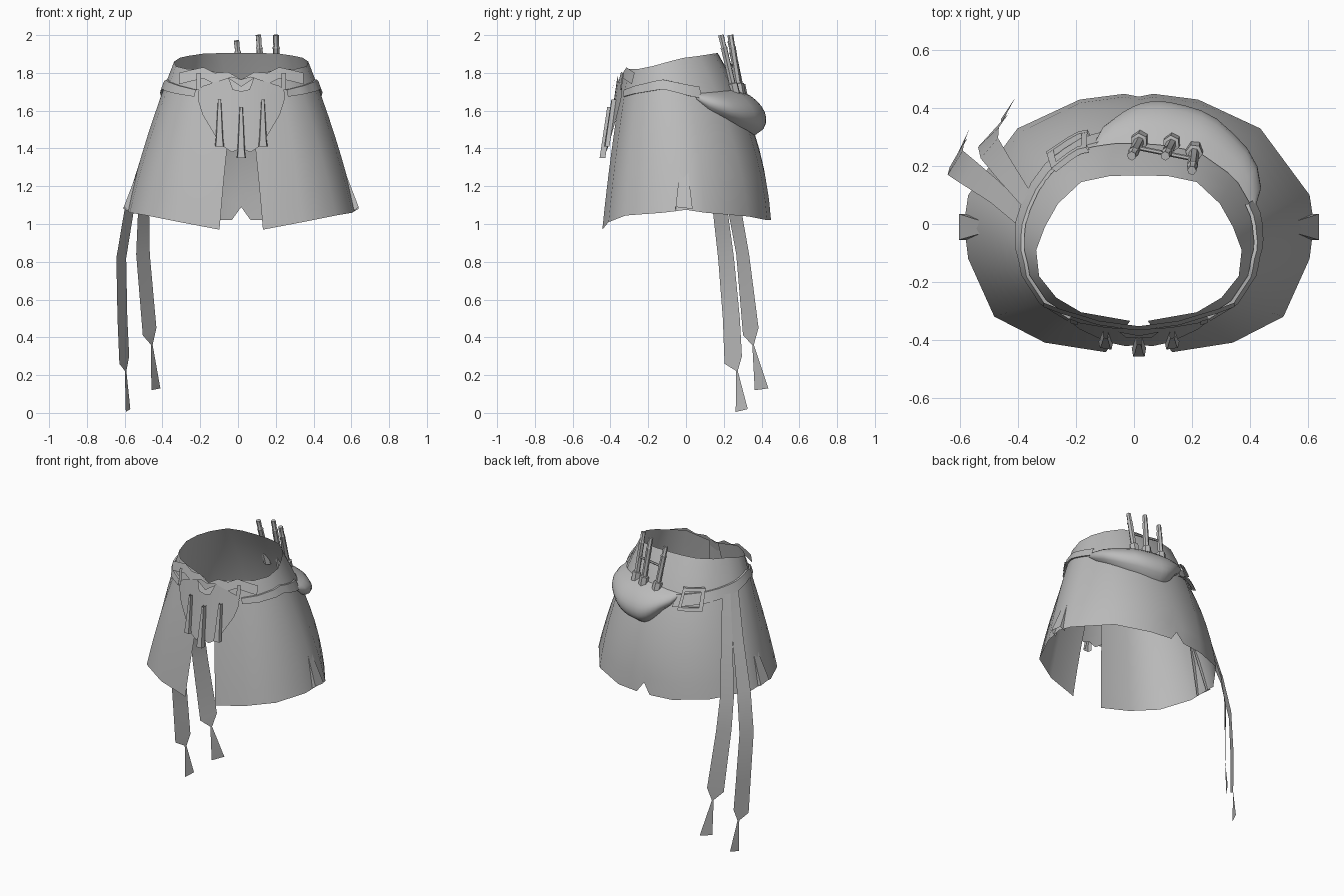
import bpy, bmesh, math
from mathutils import Vector

if "Cube" in bpy.data.objects:
    bpy.data.objects.remove(bpy.data.objects["Cube"])

CX = 0.017
grey = bpy.data.materials.new("cloth grey")
grey.diffuse_color = (0.5, 0.5, 0.5, 1)
grey.use_nodes = True
grey.node_tree.nodes["Principled BSDF"].inputs["Base Color"].default_value = grey.diffuse_color


def make(name, verts, faces, angle=40):
    me = bpy.data.meshes.new(name)
    me.from_pydata([tuple(v) for v in verts], [], faces)
    me.materials.append(grey)
    ob = bpy.data.objects.new(name, me)
    bpy.context.collection.objects.link(ob)
    bpy.ops.object.select_all(action='DESELECT')
    ob.select_set(True)
    bpy.context.view_layer.objects.active = ob
    bpy.ops.object.shade_smooth_by_angle(angle=math.radians(angle))
    return ob


def grid(name, rows, flip=False, angle=40):
    n = len(rows[0])
    faces = [(i*n+j, i*n+j+1, (i+1)*n+j+1, (i+1)*n+j)
             for i in range(len(rows)-1) for j in range(n-1)]
    if flip:
        faces = [f[::-1] for f in faces]
    return make(name, [p for r in rows for p in r], faces, angle)


# Half outline of waist and hem, from the front slit to the middle of the back
WAIST = [(.03, -.335, 1.78), (.2, -.305, 1.82), (.285, -.255, 1.82), (.345, -.18, 1.835),
         (.355, -.09, 1.86), (.325, -.01, 1.88), (.28, .07, 1.89), (.2, .145, 1.902),
         (.1, .166, 1.905), (0, .168, 1.905)]
HEM = [(.115, -.443, .97), (.325, -.41, 1.01), (.50, -.32, 1.045), (.59, -.12, 1.06),
       (.605, 0, 1.075), (.59, .1, 1.06), (.42, .33, 1.04), (.205, .43, 1.02),
       (.05, .45, 1.02), (0, .44, 1.09)]


def ring(pts, w):
    u = w if w <= 9 else 18 - w
    i = min(int(u), 8)
    p = Vector(pts[i]).lerp(Vector(pts[i+1]), u - i)
    p.x = CX + (p.x if w > 9 else -p.x)
    return p


def surf(w, t, off=0.0):
    """Point on the skirt: w runs around, t runs from waist to hem."""
    a, b = ring(WAIST, w), ring(HEM, w)
    f = t + (.25 + .55*max(0, b.y/.45)) * t * (1-t)
    p = a.lerp(b, f)
    p.z = a.z + (b.z - a.z)*t
    out = Vector((p.x - CX, p.y + .03, 0)).normalized()
    return p + out*off


def at_z(w, z, off=0.0):
    a, b = ring(WAIST, w), ring(HEM, w)
    return surf(w, (a.z - z)/(a.z - b.z), off)


# Skirt shell, open at the front slit
grid("skirt", [[surf(w, t/8) for w in range(19)] for t in range(9)])

# Flared pleats at both sides
for side, s in (("left", -1), ("right", 1)):
    V = [(CX+s*.475, -.012, 1.47), (CX+s*.622, -.055, 1.09), (CX+s*.622, .035, 1.08),
         (CX+s*.585, -.055, 1.06), (CX+s*.585, .035, 1.06)]
    make("pleat_" + side, V, [(0, 1, 2), (0, 3, 1), (0, 2, 4)], 20)


# Belt around both sides
def belt(name, w0, w1):
    rows = []
    for i in range(15):
        w = w0 + (w1 - w0)*i/14
        u = min(w, 18 - w)
        z = 1.69 + .02*(u-1) if u < 3.5 else 1.74 - .023*(u-3.5)
        h = .015 + .003*u
        rows.append([at_z(w, z+h, .004), at_z(w, z+h, .016),
                     at_z(w, z-h, .016), at_z(w, z-h, .004)])
    grid(name, rows, True)


belt("belt_left", 1.1, 7.6)
belt("belt_right", 12.6, 16.9)

# Buckle frame made of four bars
for k, (w0, w1, z0, z1) in enumerate([(6.35, 7.3, 1.715, 1.735), (6.35, 7.3, 1.60, 1.62),
                                      (6.35, 6.5, 1.60, 1.735), (7.15, 7.3, 1.60, 1.735)]):
    grid("buckle_bar_%d" % k,
         [[at_z(w0+(w1-w0)*i/4, z, o) for z, o in ((z1, .01), (z1, .03), (z0, .03), (z0, .01))]
          for i in range(5)], True)

# Rounded pouch hanging on the back
rows = []
for i in range(17):
    a = i/16
    w, e = 7.4 + 5.4*a, math.sin(math.pi*a)
    zt, zb = 1.69 + .02*e, 1.66 - .19*e**.8
    rows.append([at_z(w, zt + (zb-zt)*j/8, .005 + .095*e**.5*math.sin(math.pi*j/8)**.6)
                 for j in range(9)])
grid("pouch", rows, True, 50)


# Brushes: six-sided tubes standing in the pouch
def tube(name, a, b, prof, sides=6):
    a, b = Vector(a), Vector(b)
    q = (b-a).to_track_quat('Z', 'Y')
    verts = [a.lerp(b, t) + q @ Vector((r*math.cos(2*math.pi*k/sides),
             r*math.sin(2*math.pi*k/sides), 0)) for t, r in prof for k in range(sides)]
    faces = [(i*sides+k, i*sides+(k+1) % sides, (i+1)*sides+(k+1) % sides, (i+1)*sides+k)
             for i in range(len(prof)-1) for k in range(sides)]
    n = len(verts)
    faces += [tuple(range(sides))[::-1], tuple(range(n-sides, n))]
    make(name, verts, faces, 35)


for k, (a, b) in enumerate([((.025, .30, 1.66), (-.008, .235, 1.97)),
                            ((.135, .29, 1.66), (.108, .235, 2.0)),
                            ((.21, .265, 1.66), (.2, .185, 2.0))]):
    tube("brush_%d" % k, a, b, [(0, .03), (.24, .03), (.25, .018), (.78, .018),
                                (.8, .02), (.83, .015), (1, .016)])
# Cord linking the brushes
tube("brush_cord", (.02, .262, 1.84), (.205, .225, 1.84), [(0, .008), (1, .008)])


# Front apron, curved over the slit
def front(x, z, off=0.0):
    return Vector((CX + x, -(.36 + .15*(1.8-z)) + .7*x*x - off, z))


cols = [(-.23, 1.70, 1.66), (-.205, 1.73, 1.58), (-.11, 1.76, 1.42), (-.05, 1.78, 1.38),
        (0, 1.765, 1.40), (.05, 1.78, 1.38), (.11, 1.76, 1.42), (.205, 1.73, 1.58),
        (.23, 1.70, 1.66)]
grid("apron", [[front(x, a + (b-a)*j/4) for j in range(5)] for x, a, b in cols], True)

# Waist trim with a wavy upper edge
trim = [(-.33, 1.80), (-.27, 1.815), (-.2, 1.83), (-.14, 1.80), (-.07, 1.805), (0, 1.765),
        (.07, 1.805), (.14, 1.80), (.2, 1.83), (.27, 1.815), (.33, 1.80)]
grid("waist_trim", [[front(x, z, -.012), front(x, z-.06, -.006)] for x, z in trim], True)

# Collar shaped fold in the middle of the waist
for side, s in (("left", -1), ("right", 1)):
    make("fold_" + side, [front(0, 1.73, .015), front(s*.07, 1.775, .012),
                          front(s*.045, 1.71, .02), front(0, 1.70, .02)],
         [(0, 1, 2, 3)[::s]])

# Hanging tabs over the apron, wider at their ends
for name, x, z0, z1, o in (("left", -.115, 1.66, 1.41, .022), ("middle", 0, 1.62, 1.35, .03),
                           ("right", .115, 1.66, 1.41, .022)):
    prof = [(0, .008), (.25, .012), (.85, .02), (1, .025)]
    grid("tab_" + name, [[front(x+dx*r, z0+(z1-z0)*t, oo)
                          for dx, oo in ((-1, 0), (-.8, o), (.8, o), (1, 0))]
                         for t, r in prof], True)
for side, s in (("left", -1), ("right", 1)):
    grid("waist_loop_" + side, [[front(s*.225 + dx, z, .008) for dx in (-.012, .012)]
                                for z in (1.80, 1.76, 1.71)], False)


# Two long ribbons ending in a knot and a flared tail
def ribbon(name, path):
    grid(name, [[Vector((x - dx, y - dy, z)), Vector((x + dx, y + dy, z + dz))]
                for x, y, z, dx, dy, dz in path], False)


ribbon("ribbon_outer", [
    (-.395, .03, 1.68, .012, .03, 0), (-.48, .11, 1.40, .018, .034, 0),
    (-.575, .18, 1.08, .025, .039, 0), (-.618, .212, .82, .026, .042, 0),
    (-.612, .24, .5, .026, .045, 0), (-.602, .25, .26, .026, .046, .04),
    (-.595, .27, .222, .004, .004, 0), (-.582, .295, .005, .012, .032, .015)])
ribbon("ribbon_inner", [
    (-.375, .09, 1.68, .015, .025, 0), (-.45, .19, 1.36, .025, .03, 0),
    (-.50, .262, 1.05, .03, .035, 0), (-.503, .30, .84, .036, .034, 0),
    (-.468, .343, .41, .036, .041, .04),
    (-.456, .355, .36, .004, .004, 0), (-.435, .40, .12, .024, .036, .01)])
